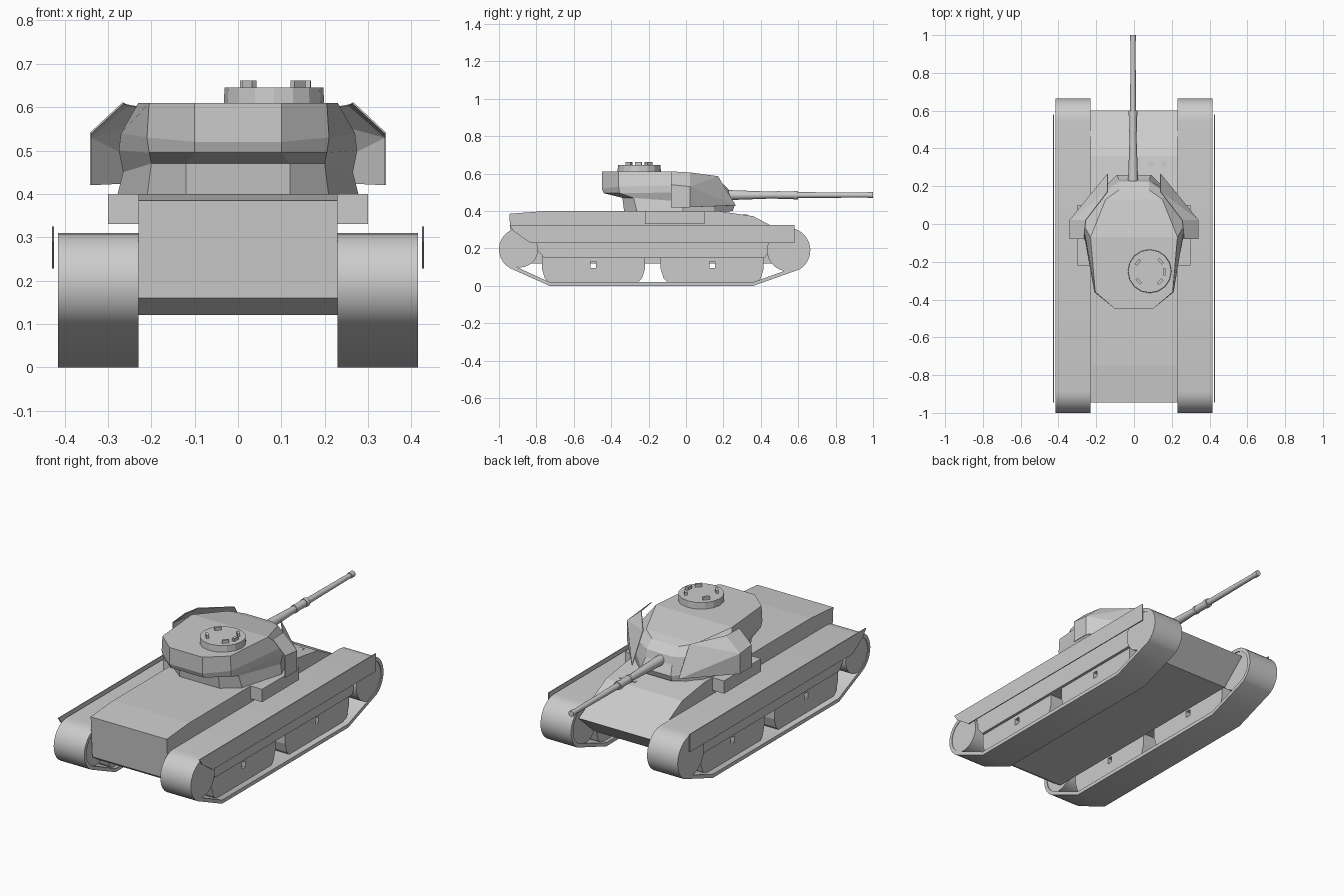
import bpy, bmesh
from math import sin, cos, pi, radians
from mathutils import Matrix

if "Cube" in bpy.data.objects:
    bpy.data.objects.remove(bpy.data.objects["Cube"])


def finish(name, bm, smooth=False):
    bmesh.ops.recalc_face_normals(bm, faces=bm.faces)
    me = bpy.data.meshes.new(name)
    bm.to_mesh(me)
    bm.free()
    ob = bpy.data.objects.new(name, me)
    bpy.context.collection.objects.link(ob)
    if smooth:
        bpy.ops.object.select_all(action='DESELECT')
        bpy.context.view_layer.objects.active = ob
        ob.select_set(True)
        bpy.ops.object.shade_smooth_by_angle(angle=radians(35))
    return ob


def prism(name, pts, x0, x1, smooth=False):
    """Extrude a (y, z) side profile from x0 to x1."""
    bm = bmesh.new()
    a = [bm.verts.new((x0, y, z)) for y, z in pts]
    b = [bm.verts.new((x1, y, z)) for y, z in pts]
    bm.faces.new(a)
    bm.faces.new(b[::-1])
    for i in range(len(pts)):
        j = (i + 1) % len(pts)
        bm.faces.new((a[i], a[j], b[j], b[i]))
    return finish(name, bm, smooth)


def box(name, x, y, z):
    return prism(name, [(y[0], z[0]), (y[1], z[0]), (y[1], z[1]), (y[0], z[1])], *x)


def disc(y, z, r, n=28):
    return [(y + r * cos(2 * pi * i / n), z + r * sin(2 * pi * i / n)) for i in range(n)]


def track_outline(t):
    """Track loop as (y, z), inset by t."""
    def arc(y, z, r, a0, a1, n=12):
        return [(y + r * cos(radians(a0 + (a1 - a0) * i / n)),
                 z + r * sin(radians(a0 + (a1 - a0) * i / n))) for i in range(n + 1)]
    return (arc(0.545, 0.19, 0.12 - t, 90, -58) + [(0.36, t), (-0.73, t)]
            + arc(-0.885, 0.195, 0.115 - t, 242, 90))


def track_band(name, x0, x1):
    bm = bmesh.new()
    loops = [[bm.verts.new((x, y, z)) for y, z in track_outline(t)]
             for x, t in ((x0, 0), (x1, 0), (x1, 0.02), (x0, 0.02))]
    n = len(loops[0])
    for k in range(4):
        p, q = loops[k], loops[(k + 1) % 4]
        for i in range(n):
            j = (i + 1) % n
            bm.faces.new((p[i], p[j], q[j], q[i]))
    return finish(name, bm, True)


def lathe_y(name, prof, x, z, n=16):
    """Revolve (y, radius) points about an axis along y."""
    bm = bmesh.new()
    rings = [[bm.verts.new((x + r * cos(2 * pi * i / n), y, z + r * sin(2 * pi * i / n)))
              for i in range(n)] for y, r in prof]
    for p, q in zip(rings, rings[1:]):
        for i in range(n):
            j = (i + 1) % n
            bm.faces.new((p[i], p[j], q[j], q[i]))
    bm.faces.new(rings[0])
    bm.faces.new(rings[-1])
    return finish(name, bm, True)


# Hull
prism("hull", [(-0.945, 0.385), (-0.75, 0.40), (0.17, 0.40), (0.36, 0.372), (0.6, 0.245),
               (0.46, 0.12), (-0.87, 0.12), (-0.93, 0.16)], -0.23, 0.23)
for i, x in enumerate((0.09, 0.16)):
    box(f"driver_periscope_{i}", (x - 0.012, x + 0.012), (0.30, 0.33), (0.36, 0.38))

# Running gear, both sides
for s, side in ((1, "right"), (-1, "left")):
    track_band(f"track_{side}", s * 0.23, s * 0.415)
    prism(f"front_wheel_{side}", disc(0.545, 0.19, 0.112), s * 0.235, s * 0.412, True)
    prism(f"rear_wheel_{side}", disc(-0.888, 0.195, 0.097), s * 0.235, s * 0.412, True)
    prism(f"side_panel_{side}", [(-0.80, 0.295), (-0.80, 0.2), (-0.76, 0.15), (0.42, 0.15),
                                 (0.46, 0.2), (0.46, 0.295)], s * 0.235, s * 0.395)
    # Bogies, each from two halves with a small slot at the joint
    for k, c in enumerate((-0.495, 0.14)):
        for d in (-1, 1):
            half = [(0, .02), (0, .095), (.015, .095), (.015, .13), (0, .13), (0, .22),
                    (.275, .22), (.275, .09), (.26, .04), (.24, .02)]
            prism(f"bogie_{side}_{k}_{d}", [(c + d * y, z) for y, z in half],
                  s * 0.25, s * 0.38)
    # Thin side skirt
    prism(f"skirt_{side}", [(-0.945, 0.325), (-0.92, 0.29), (-0.83, 0.228), (0.58, 0.228),
                            (0.58, 0.325)], s * 0.424, s * 0.429)
    # Bulge beside the turret ring
    box(f"ring_bulge_{side}", (s * 0.2, s * 0.30), (-0.22, 0.10), (0.33, 0.40))
    # Folded stand-off armour plate on the turret cheek
    bm = bmesh.new()
    P = [bm.verts.new((s * x, y, z)) for x, y, z in (
        (0.34, -0.08, 0.42), (0.34, 0.02, 0.42), (0.14, 0.265, 0.43),
        (0.34, -0.08, 0.54), (0.34, 0.02, 0.53), (0.14, 0.17, 0.585),
        (0.265, -0.08, 0.61), (0.255, 0.02, 0.605))]
    for f in ((0, 1, 4, 3), (1, 2, 4), (3, 4, 7, 6), (4, 2, 5), (4, 5, 7)):
        bm.faces.new([P[i] for i in f])
    ob = finish(f"cheek_plate_{side}", bm)
    m = ob.modifiers.new("thickness", 'SOLIDIFY')
    m.thickness = 0.004
    m.offset = 0

# Turret lofted from mirrored half rings, rear to front: (x, y, z)
rings = [
    [(.12, -.33, .39), (.21, -.26, .39), (.28, -.02, .39), (.20, .15, .39), (.09, .25, .40)],
    [(.12, -.34, .47), (.20, -.28, .47), (.265, -.01, .45), (.20, .15, .44), (.09, .26, .43)],
    [(.10, -.44, .495), (.205, -.355, .495), (.275, 0, .50), (.18, .17, .48), (.08, .235, .48)],
    [(.10, -.45, .52), (.21, -.36, .53), (.27, 0, .54), (.17, .165, .52), (.08, .225, .52)],
    [(.10, -.45, .61), (.205, -.36, .61), (.23, -.07, .61), (.15, .13, .575), (.08, .18, .56)],
]
bm = bmesh.new()
V = [[bm.verts.new(p) for p in r] + [bm.verts.new((-x, y, z)) for x, y, z in r[::-1]]
     for r in rings]
for p, q in zip(V, V[1:]):
    for i in range(10):
        j = (i + 1) % 10
        bm.faces.new((p[i], p[j], q[j], q[i]))
for r in (V[0], V[-1]):
    for i in range(4):
        bm.faces.new((r[i], r[i + 1], r[8 - i], r[9 - i]))
finish("turret", bm)

# Cupola with periscopes
CX, CY = 0.083, -0.25
bm = bmesh.new()
bmesh.ops.create_cone(bm, cap_ends=True, segments=16, radius1=0.117, radius2=0.114, depth=0.06,
                      matrix=Matrix.Translation((CX, CY, 0.615)))
finish("cupola", bm)
for i, a in enumerate((143, 223, 42, -3, -45)):
    bm = bmesh.new()
    bmesh.ops.create_cube(bm, size=1, matrix=Matrix.Translation((CX, CY, 0))
                          @ Matrix.Rotation(radians(a), 4, 'Z')
                          @ Matrix.Translation((0.078, 0, 0.65))
                          @ Matrix.Diagonal((0.014, 0.035, 0.022, 1)))
    finish(f"cupola_periscope_{i}", bm)

# Gun barrel with sleeve and muzzle collar
lathe_y("gun", [(0.15, .028), (0.25, .026), (0.47, .018), (0.49, .018), (0.49, .022), (0.505, .022),
                (0.505, .02), (0.575, .02), (0.575, .023), (0.60, .023), (0.60, .016),
                (0.97, .013), (0.97, .016), (1.0, .016)], -0.005, 0.485)
